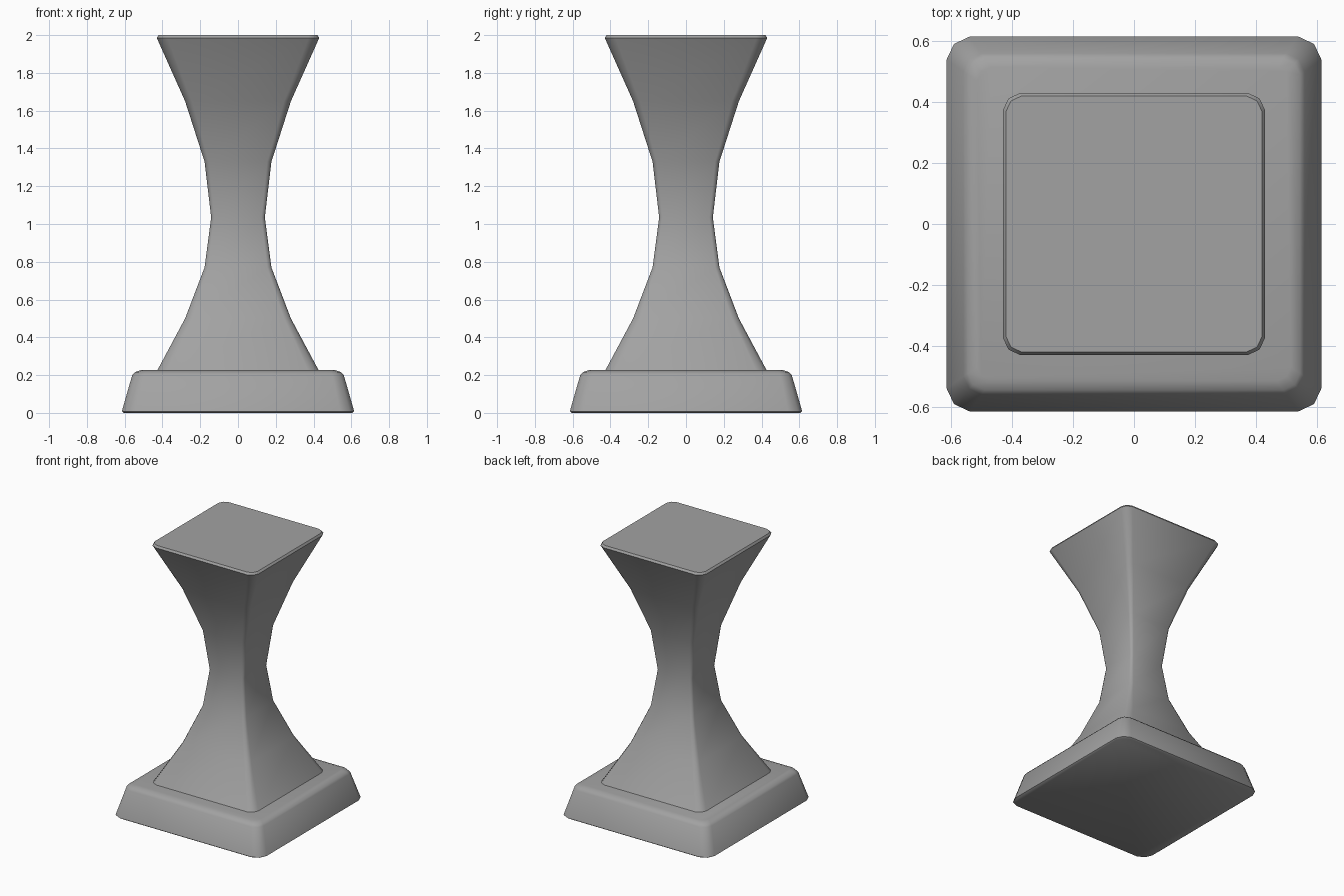
import bpy, bmesh, math

if "Cube" in bpy.data.objects:
    bpy.data.objects.remove(bpy.data.objects["Cube"], do_unlink=True)

stone = bpy.data.materials.new("grey_stone")
stone.use_nodes = True
grey = (0.36, 0.36, 0.36, 1)
stone.diffuse_color = grey
stone.node_tree.nodes["Principled BSDF"].inputs["Base Color"].default_value = grey


def rounded_square(half, corner):
    """Square outline whose corners are cut with two short edges."""
    a, b = half - corner, half - corner * 0.32
    quarter = [(half, a), (b, b), (a, half)]
    points = []
    for turn in range(4):
        for x, y in quarter:
            for _ in range(turn):
                x, y = -y, x
            points.append((x, y))
    return points


def loft(name, sections, angle):
    """Skin stacked (height, half width, corner size) sections and cap the ends."""
    bm = bmesh.new()
    rings = [[bm.verts.new((x, y, z)) for x, y in rounded_square(half, corner)]
             for z, half, corner in sections]
    for low, high in zip(rings, rings[1:]):
        for i in range(len(low)):
            j = (i + 1) % len(low)
            bm.faces.new((low[i], low[j], high[j], high[i]))
    bm.faces.new(rings[0][::-1])
    bm.faces.new(rings[-1])
    mesh = bpy.data.meshes.new(name)
    bm.to_mesh(mesh)
    bm.free()
    mesh.materials.append(stone)
    obj = bpy.data.objects.new(name, mesh)
    bpy.context.collection.objects.link(obj)
    bpy.ops.object.select_all(action="DESELECT")
    obj.select_set(True)
    bpy.context.view_layer.objects.active = obj
    bpy.ops.object.shade_smooth_by_angle(angle=math.radians(angle))
    return obj


# Tapered plinth with a softened top edge
loft("plinth", [(0, 0.605, 0.075), (0.008, 0.615, 0.075), (0.2, 0.56, 0.06),
                (0.216, 0.545, 0.055), (0.226, 0.515, 0.045)], 60)

# Waisted column flaring to a flat top
profile = [(0.22, 0.43), (0.5, 0.28), (0.77, 0.177), (1.035, 0.142),
           (1.33, 0.177), (1.65, 0.28), (1.985, 0.43)]
sections = [(z, half, half * 0.13) for z, half in profile]
loft("column", sections + [(2.0, 0.42, 0.05)], 50)
